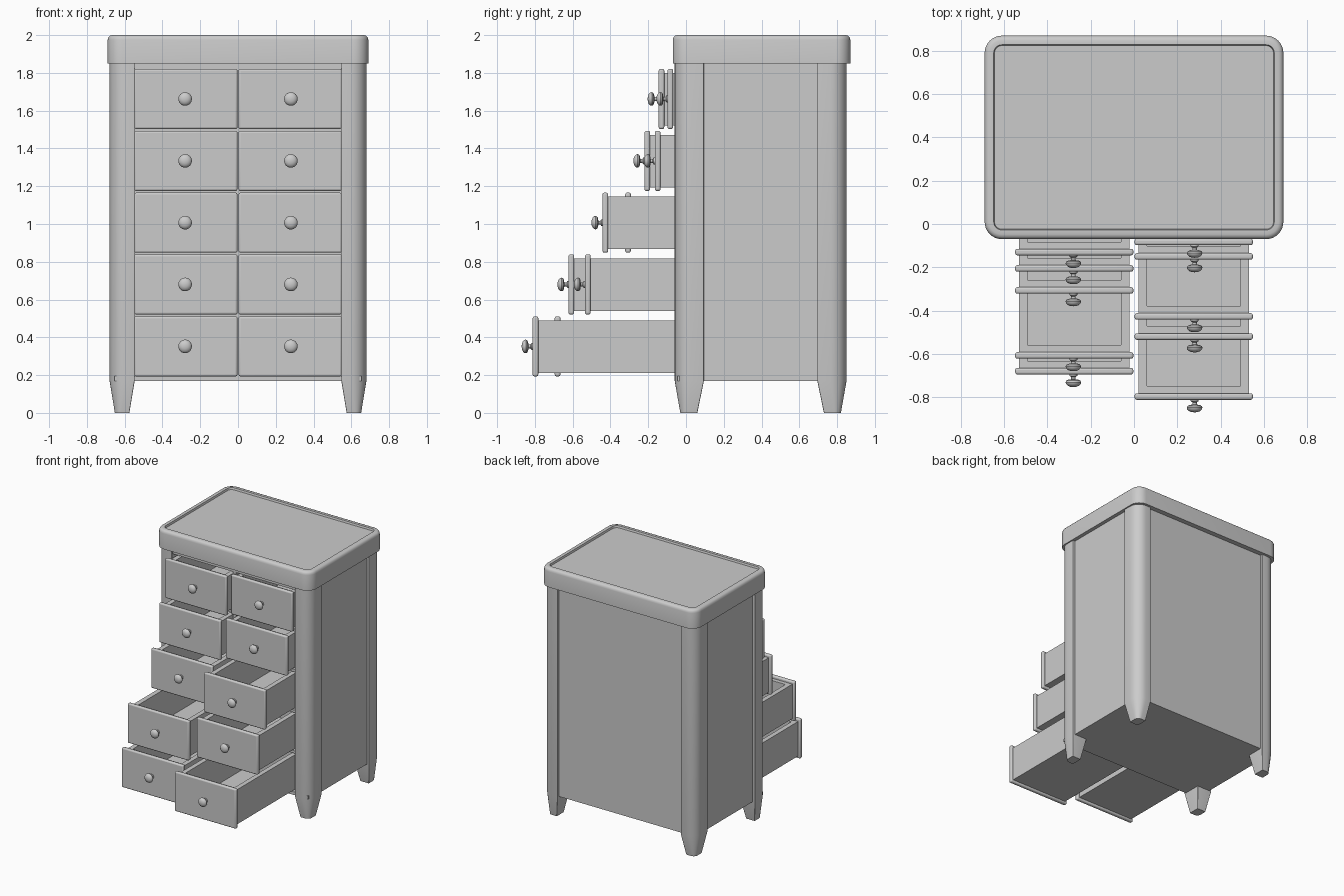
import bpy, bmesh, math
from mathutils import Matrix

if "Cube" in bpy.data.objects:
    bpy.data.objects.remove(bpy.data.objects["Cube"])


def finish(name, bm, smooth=True, bevel=0, segments=3):
    bmesh.ops.recalc_face_normals(bm, faces=bm.faces)
    me = bpy.data.meshes.new(name)
    bm.to_mesh(me)
    bm.free()
    ob = bpy.data.objects.new(name, me)
    bpy.context.collection.objects.link(ob)
    if bevel:
        mod = ob.modifiers.new("bevel", 'BEVEL')
        mod.width, mod.segments = bevel, segments
    if smooth:
        bpy.ops.object.select_all(action='DESELECT')
        ob.select_set(True)
        bpy.context.view_layer.objects.active = ob
        bpy.ops.object.shade_smooth_by_angle(angle=math.radians(35))
    return ob


def add_box(bm, x0, x1, y0, y1, z0, z1):
    m = Matrix.Translation(((x0 + x1) / 2, (y0 + y1) / 2, (z0 + z1) / 2))
    m = m @ Matrix.Diagonal((x1 - x0, y1 - y0, z1 - z0, 1))
    bmesh.ops.create_cube(bm, size=1, matrix=m)


def box(name, *dims, bevel=0):
    bm = bmesh.new()
    add_box(bm, *dims)
    return finish(name, bm, smooth=bool(bevel), bevel=bevel)


def ring(x0, x1, y0, y1, z, radii, n=8):
    """Rounded rectangle; radii start at (+x,+y), going anticlockwise."""
    pts = []
    corners = [(x1, y1, -1, -1), (x0, y1, 1, -1), (x0, y0, 1, 1), (x1, y0, -1, 1)]
    for i, ((x, y, sx, sy), r) in enumerate(zip(corners, radii)):
        for k in range(n + 1):
            a = math.pi / 2 * (i + k / n)
            pts.append((x + sx * r + r * math.cos(a), y + sy * r + r * math.sin(a), z))
    return pts


def loft(name, rings):
    bm = bmesh.new()
    rows = [[bm.verts.new(p) for p in r] for r in rings]
    n = len(rows[0])
    for a, b in zip(rows, rows[1:]):
        for i in range(n):
            j = (i + 1) % n
            bm.faces.new((a[i], a[j], b[j], b[i]))
    bm.faces.new(rows[0][::-1])
    bm.faces.new(rows[-1])
    return finish(name, bm)


YC = 0.395  # middle of the cabinet in y

# Table top with rounded rim and shallow recess
rings = []
for inset, z in [(0, 1.85), (0, 1.975), (0.003, 1.987), (0.01, 1.996), (0.022, 2.0),
                 (0.042, 2.0), (0.046, 1.985)]:
    hx, hy = 0.69 - inset, 0.47 - inset
    rings.append(ring(-hx, hx, YC + 0.005 - hy, YC + 0.005 + hy, z, [0.08 - inset] * 4))
loft("cabinet_top", rings)

# Corner posts with tapered feet
for sx in (-1, 1):
    for sy in (-1, 1):
        outer = {(1, 1): 0, (-1, 1): 1, (-1, -1): 2, (1, -1): 3}[(sx, sy)]
        rings = []
        for xi, xo, yi, yo, z, r in [(0.575, 0.652, 0.335, 0.425, 0.0, 0.035),
                                     (0.547, 0.68, 0.30, 0.455, 0.17, 0.085),
                                     (0.547, 0.68, 0.30, 0.455, 1.86, 0.085)]:
            radii = [0.004] * 4
            radii[outer] = r
            xs, ys = sorted((sx * xi, sx * xo)), sorted((YC + sy * yi, YC + sy * yo))
            rings.append(ring(*xs, *ys, z, radii))
        loft("corner_post", rings)

# Carcass panels
for s in (-1, 1):
    x = sorted((s * 0.63, s * 0.66))
    box("side_panel", *x, 0.0, 0.8, 0.17, 1.86)
box("back_panel", -0.6, 0.6, 0.80, 0.83, 0.17, 1.86)
box("bottom_panel", -0.655, 0.655, -0.045, 0.825, 0.17, 0.195)
box("top_rail", -0.6, 0.6, -0.045, 0.82, 1.82, 1.86)
box("centre_divider", -0.012, 0.012, -0.045, 0.80, 0.18, 1.84)
centres = [1.662, 1.334, 1.007, 0.68, 0.352]
for a, b in zip(centres, centres[1:]):
    z = (a + b) / 2
    box("drawer_shelf", -0.56, 0.56, -0.045, 0.80, z - 0.01, z + 0.01)


# Turned knob, axis along -y
def knob(x, y, z):
    profile = [(0.018, 0.002), (0.018, -0.006), (0.010, -0.012), (0.010, -0.022),
               (0.024, -0.024), (0.033, -0.029), (0.036, -0.036), (0.034, -0.044),
               (0.026, -0.052), (0.014, -0.057), (0.0, -0.058)]
    bm = bmesh.new()
    vs = [bm.verts.new((x + r, y + d, z)) for r, d in profile]
    es = [bm.edges.new(p) for p in zip(vs, vs[1:])]
    bmesh.ops.spin(bm, geom=vs + es, cent=(x, y, z), axis=(0, 1, 0),
                   angle=2 * math.pi, steps=24)
    bmesh.ops.remove_doubles(bm, verts=bm.verts, dist=1e-5)
    finish("drawer_knob", bm)


# Drawers: bevelled front, open tray, knob
fronts = {-1: [-0.145, -0.22, -0.322, -0.622, -0.695],
          1: [-0.098, -0.165, -0.442, -0.535, -0.812]}
for s, ys in fronts.items():
    for y, z in zip(ys, centres):
        cx = s * 0.276
        box("drawer_front", cx - 0.273, cx + 0.273, y, y + 0.03, z - 0.159, z + 0.159,
            bevel=0.01)
        x0, x1, z0, z1 = cx - 0.255, cx + 0.255, z - 0.14, z + 0.138
        y0, y1, w = y + 0.025, y + 0.86, 0.038
        bm = bmesh.new()
        add_box(bm, x0, x0 + w, y0, y1, z0, z1)
        add_box(bm, x1 - w, x1, y0, y1, z0, z1)
        add_box(bm, x0 + w, x1 - w, y0, y0 + w, z0, z1)
        add_box(bm, x0 + w, x1 - w, y1 - w, y1, z0, z1)
        add_box(bm, x0 + w, x1 - w, y0 + w, y1 - w, z0, z0 + 0.03)
        finish("drawer_tray", bm, smooth=False)
        knob(s * 0.28, y, z)
